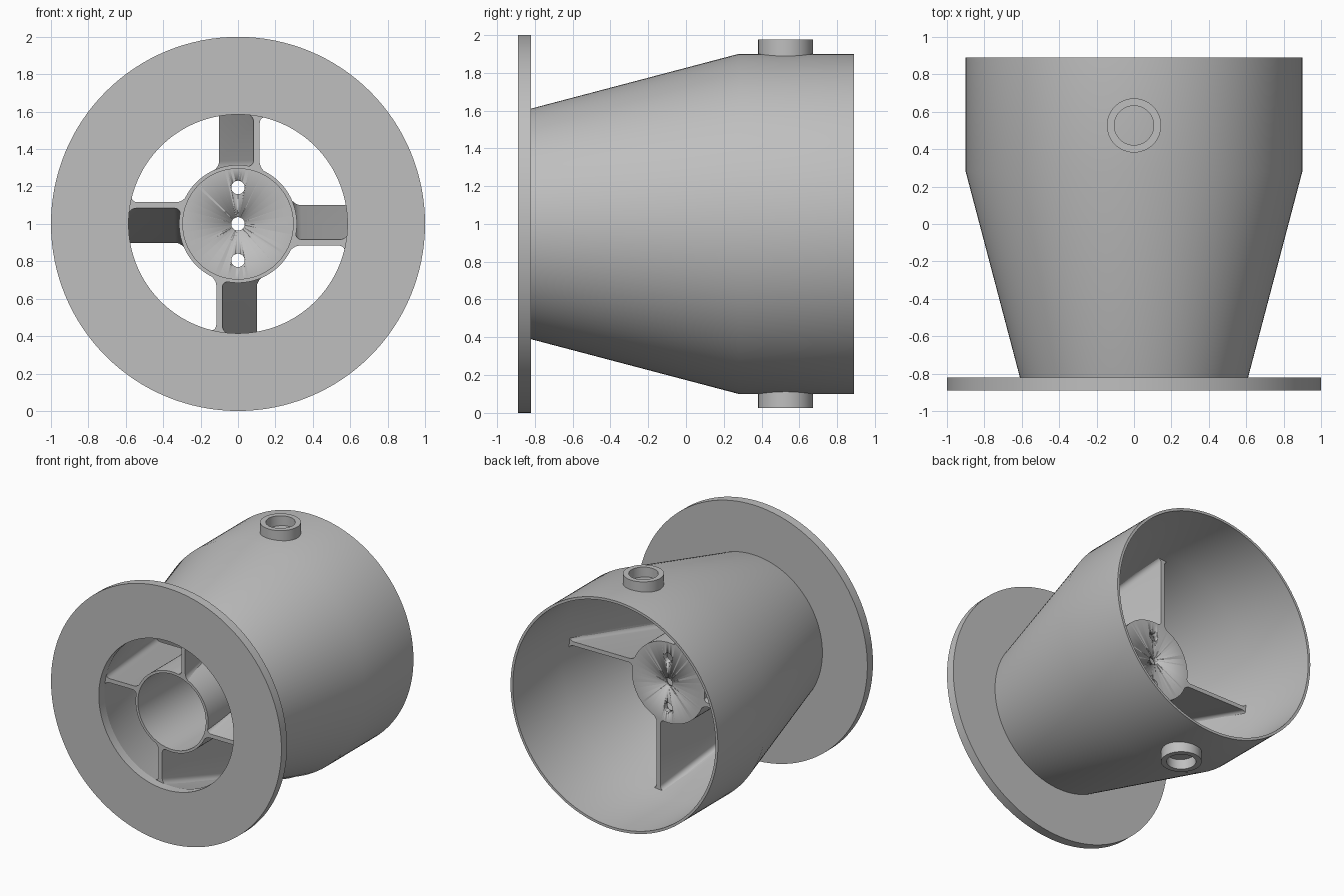
import bpy, bmesh, math
from mathutils import Matrix, Vector

if "Cube" in bpy.data.objects:
    bpy.data.objects.remove(bpy.data.objects["Cube"])

grey = bpy.data.materials.new("light grey")
grey.use_nodes = True
colour = (0.52, 0.52, 0.52, 1)
grey.diffuse_color = colour
grey.node_tree.nodes["Principled BSDF"].inputs["Base Color"].default_value = colour

CENTRE = Vector((0, 0, 1))
FRONT, BACK = -0.82, 0.22          # hub and vane extent along the axis


def finish(name, bm):
    bmesh.ops.remove_doubles(bm, verts=bm.verts, dist=1e-5)
    bmesh.ops.recalc_face_normals(bm, faces=bm.faces)
    mesh = bpy.data.meshes.new(name)
    bm.to_mesh(mesh)
    bm.free()
    mesh.materials.append(grey)
    obj = bpy.data.objects.new(name, mesh)
    bpy.context.collection.objects.link(obj)
    bpy.ops.object.select_all(action="DESELECT")
    obj.select_set(True)
    bpy.context.view_layer.objects.active = obj
    bpy.ops.object.shade_smooth_by_angle(angle=math.radians(30))
    return obj


def lathe(name, profile, origin, axis="Y", steps=128, closed=True):
    """Spin (radius, distance) points about an axis through origin."""
    bm = bmesh.new()
    place = {"Y": lambda r, d: (r, d, 0), "Z": lambda r, d: (r, 0, d)}[axis]
    verts = [bm.verts.new(Vector(place(r, d)) + origin) for r, d in profile]
    ring = verts + verts[:1] if closed else verts
    edges = [bm.edges.new(pair) for pair in zip(ring, ring[1:])]
    bmesh.ops.spin(bm, geom=verts + edges, cent=origin, axis=place(0, 1),
                   angle=2 * math.pi, steps=steps, use_merge=True)
    return finish(name, bm)


# Mounting flange
lathe("front_flange", [(0.585, -0.89), (1, -0.89), (1, -0.82), (0.585, -0.82)], CENTRE)

# Thin conical shell ending in a straight collar
lathe("shell", [(0.61, -0.82), (0.90, 0.28), (0.90, 0.89),
                (0.88, 0.89), (0.88, 0.285), (0.585, -0.82)], CENTRE)

# Hub cup, open at the front, drilled through its back wall
hub = lathe("hub", [(0, BACK), (0.315, BACK), (0.315, FRONT), (0.295, FRONT),
                    (0.295, BACK - 0.04), (0, BACK - 0.04)], CENTRE, closed=False)
for offset in (-0.195, 0, 0.195):
    drill = lathe("drill", [(0, 0), (0.036, 0), (0.036, 0.3), (0, 0.3)],
                  CENTRE + Vector((0, 0.1, offset)), steps=32, closed=False)
    drill.hide_render = True
    bpy.context.view_layer.objects.active = hub
    cut = hub.modifiers.new("drill", "BOOLEAN")
    cut.object, cut.solver = drill, "EXACT"
    bpy.ops.object.modifier_apply(modifier=cut.name)
    bpy.data.objects.remove(drill)


def vane_section(y, x, outer, half=0.016, fillet=0.04):
    """Cross-section of a vane, flared where it meets hub and shell."""
    def root(px):
        return math.sqrt(0.306 ** 2 - px ** 2)

    def tip(px):
        return math.sqrt(outer ** 2 - px ** 2)

    points = []
    for side in (1, -1):
        flank = []
        for i in range(7):                       # hub fillet
            a = math.radians(15 * i)
            px = x + side * (half + fillet * (1 - math.sin(a)))
            flank.append((px, root(px) + 0.006 + fillet * (1 - math.cos(a))))
        for i in range(6, -1, -1):               # shell fillet
            a = math.radians(15 * i)
            px = x + side * (half + fillet * (1 - math.sin(a)))
            flank.append((px, tip(px) - fillet * (1 - math.cos(a))))
        points += flank if side == 1 else flank[::-1]
    return [Vector((px, y, pz)) for px, pz in points]


# Four slanted vanes
for index, name in enumerate(("top", "right", "bottom", "left")):
    bm = bmesh.new()
    turn = Matrix.Translation(CENTRE) @ Matrix.Rotation(-index * math.pi / 2, 4, "Y")
    loops = []
    for y, x, outer in ((FRONT, 0.1, 0.59), (BACK, -0.085, 0.868)):
        loops.append([bm.verts.new(turn @ p) for p in vane_section(y, x, outer)])
    a, b = loops
    for i in range(len(a)):
        j = (i + 1) % len(a)
        bm.faces.new((a[i], a[j], b[j], b[i]))
    bm.faces.new(a)
    bm.faces.new(b[::-1])
    finish(name + "_vane", bm)

# Ring bosses on the top and bottom of the collar
for name, sign in (("top_boss", 1), ("bottom_boss", -1)):
    lathe(name, [(0.105, sign * 0.882), (0.145, sign * 0.882),
                 (0.145, sign * 0.975), (0.105, sign * 0.975)],
          CENTRE + Vector((0, 0.527, 0)), axis="Z", steps=64)
